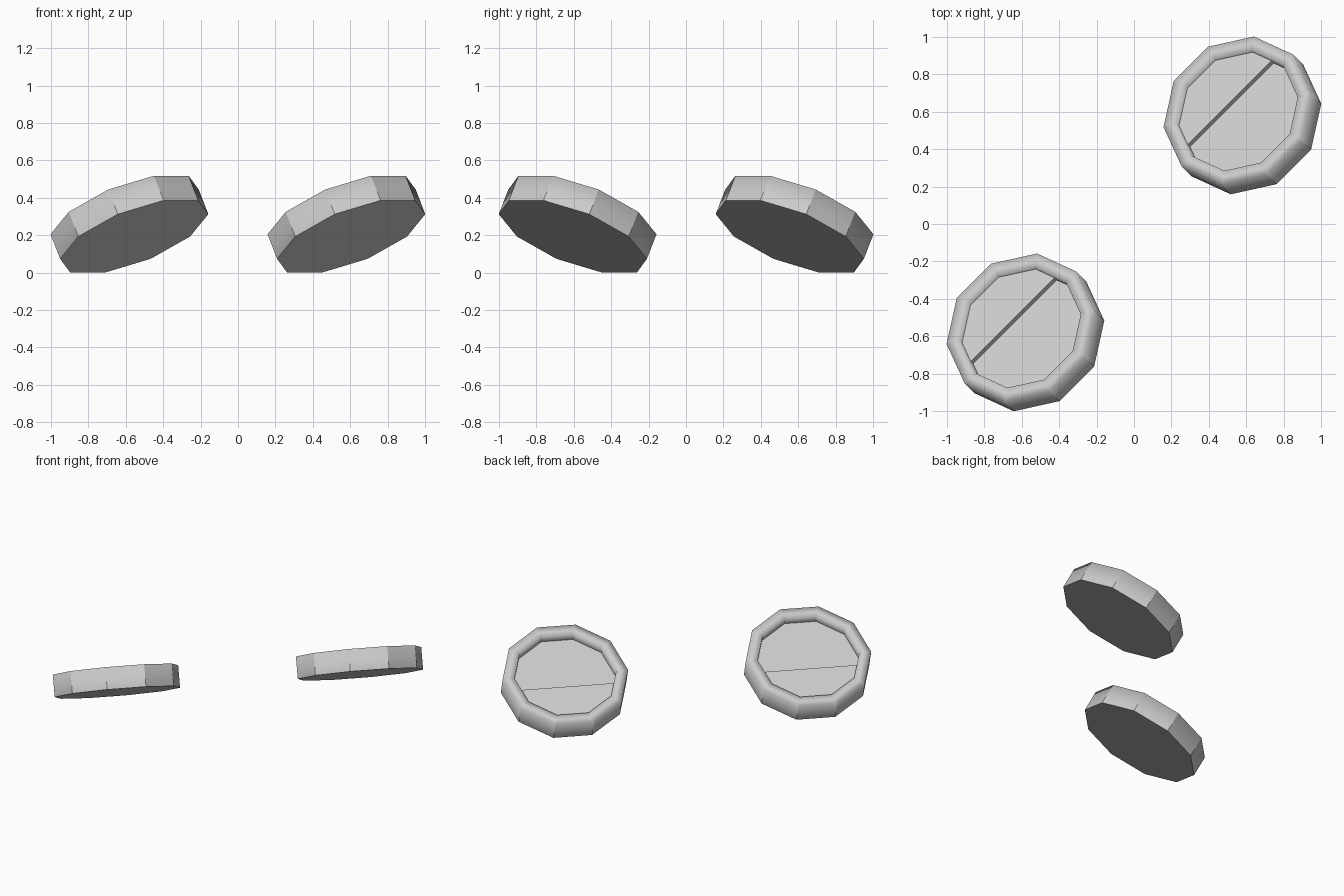
import bpy, bmesh, math
from mathutils import Matrix

if "Cube" in bpy.data.objects:
    bpy.data.objects.remove(bpy.data.objects["Cube"])

SIDES = 10
R_OUT, R_IN = 0.423, 0.343      # rim radii
H, DEPTH, SHELF = 0.15, 0.06, 0.025  # dish height, floor depth, shelf depth
CUT = -0.082                    # straight edge of the raised shelf
TILT = math.radians(28.7)


def ring_point(r, k):
    a = math.radians(18 + 36 * k)
    return r * math.cos(a), r * math.sin(a)


def finish(bm, name, matrix):
    bmesh.ops.recalc_face_normals(bm, faces=bm.faces[:])
    me = bpy.data.meshes.new(name)
    bm.to_mesh(me)
    bm.free()
    ob = bpy.data.objects.new(name, me)
    bpy.context.collection.objects.link(ob)
    ob.matrix_world = matrix


def dish(name, matrix):
    # ten-sided dish: each panel rolls smoothly over the rim, corners stay sharp
    bm = bmesh.new()
    profile = [(R_OUT, 0), (R_OUT, H), (R_IN, H), (R_IN, H - DEPTH)]
    rings = [[bm.verts.new((*ring_point(r, k), z)) for k in range(SIDES)]
             for r, z in profile]
    for lo, hi in zip(rings, rings[1:]):
        for k in range(SIDES):
            n = (k + 1) % SIDES
            f = bm.faces.new((lo[k], lo[n], hi[n], hi[k]))
            f.smooth = True
            for pair in ((lo[k], hi[k]), (lo[n], hi[n])):
                bm.edges.get(pair).smooth = False
    for cap in (rings[0], rings[-1]):
        f = bm.faces.new(cap)
        for e in f.edges:
            e.smooth = False
    finish(bm, name, matrix)


def shelf(name, matrix):
    # raised part of the floor on the low side, with a straight step
    bm = bmesh.new()
    pts = [ring_point(R_IN, k) for k in (3, 4, 5, 6)]
    top = ring_point(R_IN, 2)
    t = (CUT - top[0]) / (pts[0][0] - top[0])
    u = top[1] + t * (pts[0][1] - top[1])
    pts = [(CUT, u)] + pts + [(CUT, -u)]
    f = bm.faces.new([bm.verts.new((x, y, H - DEPTH)) for x, y in pts])
    ext = bmesh.ops.extrude_face_region(bm, geom=[f], use_keep_orig=True)
    verts = [g for g in ext["geom"] if isinstance(g, bmesh.types.BMVert)]
    bmesh.ops.translate(bm, verts=verts, vec=(0, 0, DEPTH - SHELF))
    finish(bm, name, matrix)


# two identical tilted dishes along the diagonal
lift = R_OUT * math.cos(math.radians(18)) * math.sin(TILT)
for side, x, y in (("right", 0.605, 0.555), ("left", -0.555, -0.605)):
    m = (Matrix.Translation((x, y, lift))
         @ Matrix.Rotation(math.radians(-45), 4, 'Z')
         @ Matrix.Rotation(-TILT, 4, 'Y'))
    dish(side + "_dish", m)
    shelf(side + "_shelf", m)
